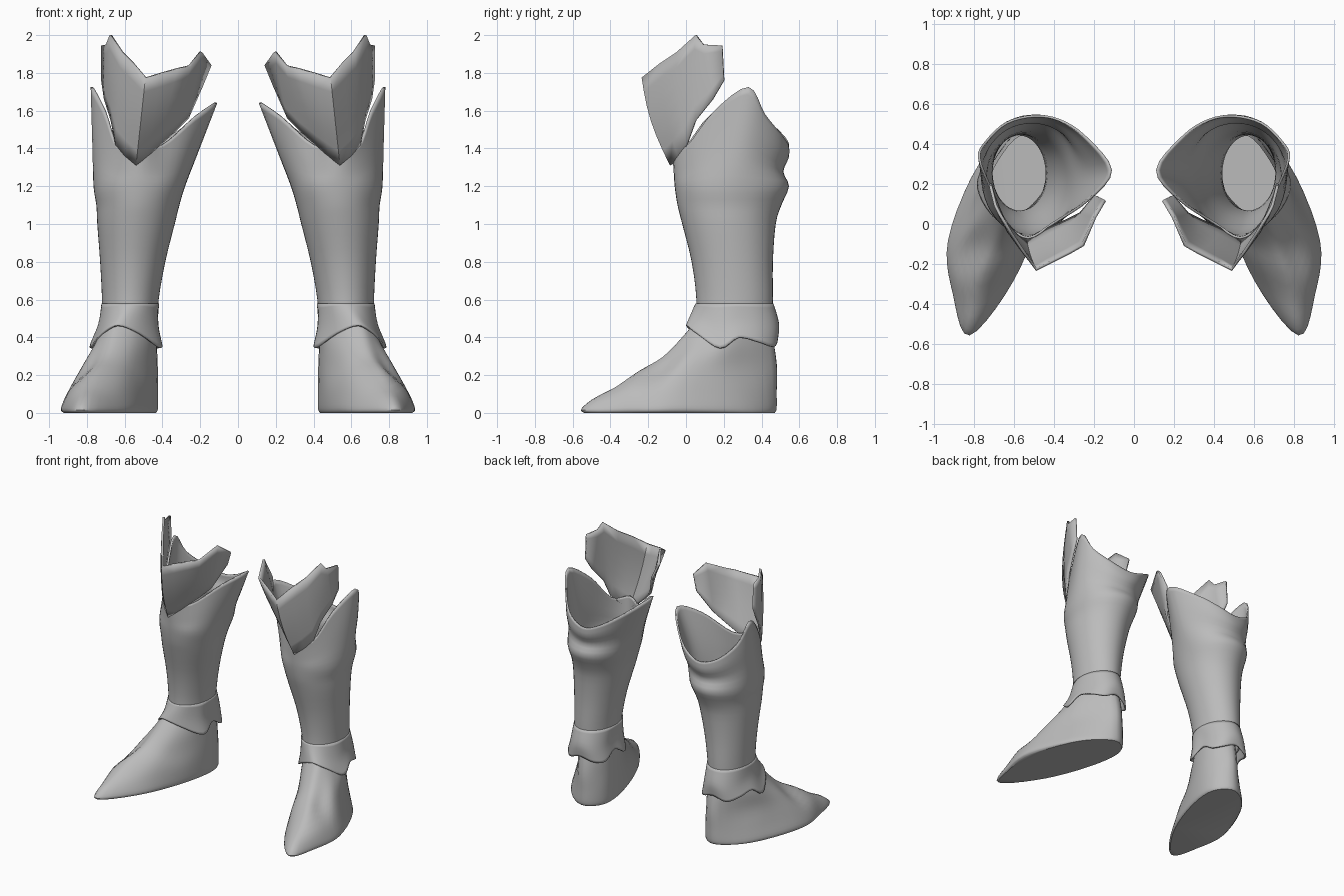
import bpy, math
from mathutils import Vector

if "Cube" in bpy.data.objects:
    bpy.data.objects.remove(bpy.data.objects["Cube"])

steel = bpy.data.materials.new("grey steel")
steel.diffuse_color = (0.5, 0.5, 0.5, 1)
steel.use_nodes = True
steel.node_tree.nodes["Principled BSDF"].inputs["Base Color"].default_value = steel.diffuse_color


def spline(pts, steps, closed):
    """Smooth curve through the points, with a fixed number of steps per span."""
    n = len(pts)
    get = (lambda i: pts[i % n]) if closed else (lambda i: pts[max(0, min(n - 1, i))])
    out = []
    for i in range(n if closed else n - 1):
        a, b, c, d = (get(i + k) for k in (-1, 0, 1, 2))
        for s in range(steps):
            t = s / steps
            out.append(0.5 * (2 * b + (c - a) * t + (2 * a - 5 * b + 4 * c - d) * t * t
                              + (3 * b - a - 3 * c + d) * t ** 3))
    if not closed:
        out.append(pts[-1].copy())
    return out


def smooth_grid(rows, around, along):
    """Refine closed control rings around and along their stack."""
    rings = [spline(r, around, True) for r in rows]
    cols = [spline(list(c), along, False) for c in zip(*rings)]
    return [list(r) for r in zip(*cols)]


def make_part(name, rows, closed, thickness=0.0, cap=False, angle=40):
    """Skin a stack of rows and mirror it to the other leg."""
    n = len(rows[0])
    verts = [v for r in rows for v in r]
    faces = [(i * n + j, i * n + (j + 1) % n, (i + 1) * n + (j + 1) % n, (i + 1) * n + j)
             for i in range(len(rows) - 1) for j in range(n if closed else n - 1)]
    if cap:
        faces.append(tuple(reversed(range(n))))
    mesh = bpy.data.meshes.new(name)
    mesh.from_pydata(verts, [], faces)
    mesh.materials.append(steel)
    ob = bpy.data.objects.new(name, mesh)
    bpy.context.collection.objects.link(ob)
    bpy.ops.object.select_all(action='DESELECT')
    bpy.context.view_layer.objects.active = ob
    ob.select_set(True)
    bpy.ops.object.shade_smooth_by_angle(angle=math.radians(angle))
    if thickness:
        sol = ob.modifiers.new("thickness", 'SOLIDIFY')
        sol.thickness, sol.offset = thickness, -1
    mir = ob.modifiers.new("other leg", 'MIRROR')
    mir.use_mirror_merge = False
    return ob


def oval(z, x0, x1, y0, y1, grow=0.0):
    """Ring of 12 points, starting at the front and going to the outer side."""
    return [Vector(((x0 + x1) / 2 + ((x1 - x0) / 2 + grow) * math.sin(k * math.pi / 6),
                    (y0 + y1) / 2 - ((y1 - y0) / 2 + grow) * math.cos(k * math.pi / 6), z))
            for k in range(12)]


def blend(a, b, t):
    return [p.lerp(q, t) for p, q in zip(a, b)]


# Shaft: oval leg that rises to two side peaks, low at the front and back
shaft = [oval(*v) for v in (
    (0.44, 0.43, 0.72, 0.05, 0.455), (0.60, 0.42, 0.72, 0.055, 0.46),
    (0.80, 0.385, 0.73, 0.03, 0.46), (1.00, 0.335, 0.745, -0.02, 0.475),
    (1.10, 0.31, 0.75, -0.045, 0.505), (1.20, 0.28, 0.765, -0.06, 0.545))]
rim = [Vector(p) for p in (
    (.53, -.075, 1.42), (.64, 0, 1.41), (.71, .15, 1.60), (.78, .33, 1.725),
    (.74, .42, 1.58), (.64, .51, 1.47), (.50, .545, 1.42), (.37, .525, 1.46),
    (.24, .44, 1.54), (.11, .27, 1.64), (.22, .12, 1.57), (.40, 0, 1.42))]
base = shaft[-1]
for t, dent in ((0.35, 0.03), (0.7, 0.0), (1.0, 0.0)):
    row = blend(base, rim, t)
    for k, p in enumerate(row):  # crease below the rolled back edge
        p.y -= dent * max(0, -math.cos(k * math.pi / 6))
    shaft.append(row)
make_part("boot_shaft", smooth_grid(shaft, 4, 3), True, 0.012)

# Ankle cuff: flared skirt with a pointed, scalloped lower edge
hem = [Vector(p) for p in (
    (.64, 0, .465), (.725, .06, .42), (.785, .18, .345), (.765, .28, .40),
    (.735, .39, .375), (.67, .465, .35), (.57, .485, .38), (.47, .46, .35),
    (.415, .39, .345), (.415, .28, .40), (.405, .16, .345), (.52, .04, .42))]
top = oval(0.58, 0.42, 0.72, 0.053, 0.46, 0.003)
middle = blend(hem, top, 0.45)
for k, p in enumerate(middle):  # rolled fold at the heel, drawn in elsewhere
    back = max(0, -math.cos(k * math.pi / 6))
    p.x += (0.57 - p.x) * 0.06
    p.y += 0.018 * back
make_part("ankle_cuff", smooth_grid([hem, middle, top], 4, 4), True, 0.012)

# Foot: stacked plan outlines, toe first, then the outer side, heel and inner side
plans = (
    (0.00, ((.82, -.54), (.895, -.35), (.915, -.08), (.77, .30), (.57, .47), (.44, .36), (.47, .08), (.61, -.28))),
    (0.025, ((.82, -.55), (.905, -.35), (.93, -.08), (.78, .29), (.57, .48), (.43, .36), (.46, .08), (.60, -.28))),
    (0.12, ((.79, -.42), (.87, -.30), (.895, -.08), (.77, .26), (.57, .48), (.43, .36), (.46, .08), (.61, -.24))),
    (0.24, ((.73, -.20), (.79, -.12), (.825, 0), (.76, .22), (.57, .48), (.435, .36), (.45, .14), (.58, -.10))),
    (0.36, ((.67, -.06), (.73, 0), (.76, .10), (.74, .25), (.57, .465), (.44, .36), (.45, .16), (.55, 0))),
    (0.47, ((.64, .04), (.69, .08), (.71, .17), (.70, .28), (.57, .44), (.45, .35), (.44, .20), (.53, .08))))
foot = smooth_grid([[Vector((x, y, z)) for x, y in pts] for z, pts in plans], 5, 4)
for ring in foot:
    for p in ring:  # soft folds across the instep
        fade = max(0, min(1, (0.2 - p.y) * 3)) * math.sin(math.pi * min(1, p.z / 0.42))
        p.z += 0.012 * fade * math.sin(22 * p.y + 9 * p.x)
make_part("foot", foot, True, cap=True)

# Knee plate: keeled V-shaped guard, listed from inner wing to outer wing
lower = [Vector(p) for p in (
    (.185, .14, 1.73), (.26, .05, 1.56), (.34, .01, 1.48), (.43, -.03, 1.40), (.48, -.055, 1.355),
    (.54, -.085, 1.31),
    (.60, -.045, 1.36), (.65, 0, 1.42), (.675, .05, 1.55), (.71, .14, 1.66), (.725, .20, 1.76))]
upper = [Vector(p) for p in (
    (.14, .115, 1.84), (.19, .03, 1.91), (.25, -.11, 1.835), (.32, -.15, 1.82), (.41, -.195, 1.795),
    (.49, -.235, 1.775),
    (.56, -.14, 1.85), (.62, -.05, 1.91), (.68, .05, 2.0), (.70, .09, 1.95), (.725, .19, 1.945))]
plate = []
for i in range(7):
    t = i / 6
    row = blend(lower, upper, t)
    for k, p in enumerate(row):  # outward belly, strongest at the keel
        p.y -= 0.025 * math.sin(math.pi * t) * (1 - abs(k - 5) / 5)
    plate.append(row)
make_part("knee_plate", plate, False, 0.015, angle=45)
